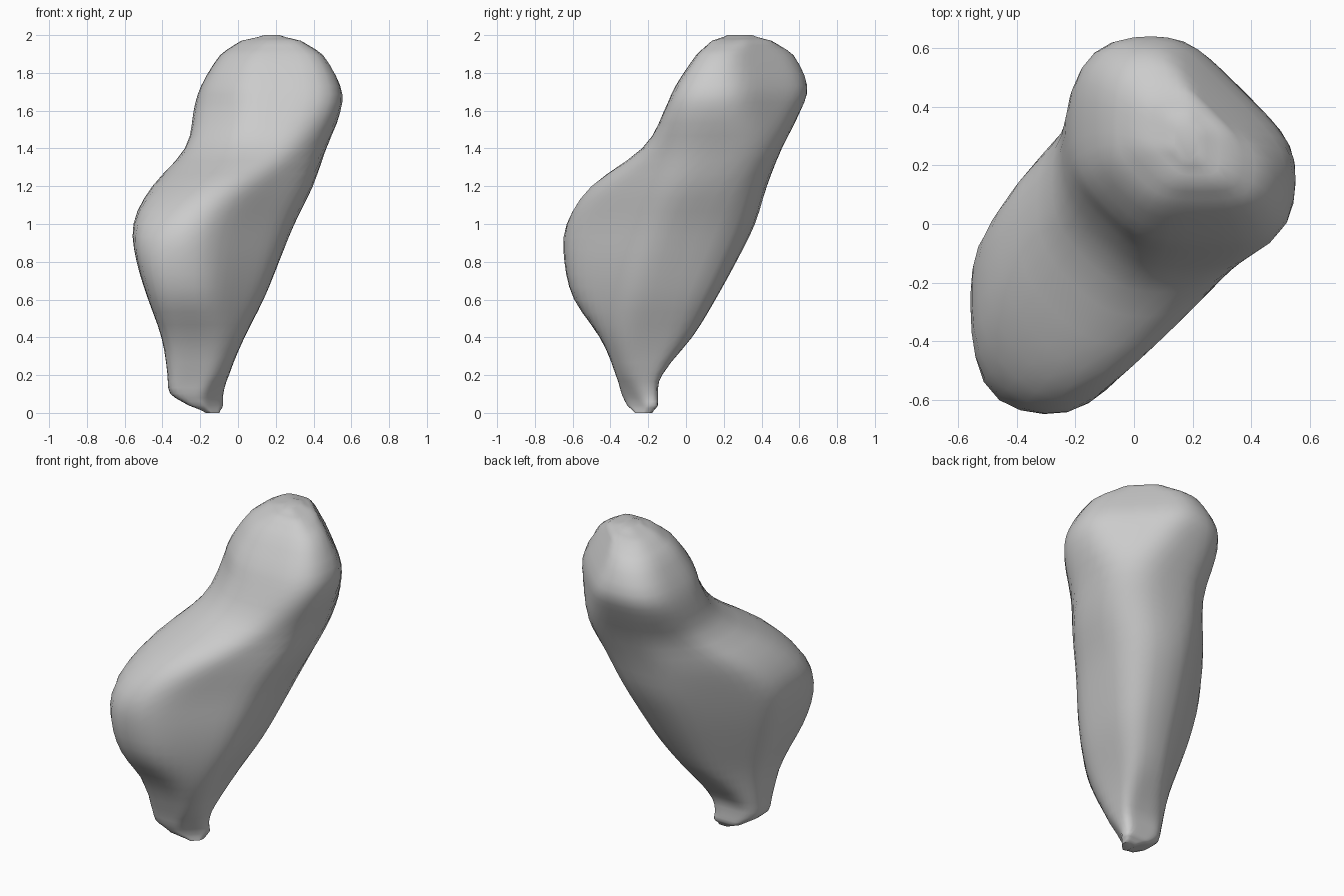
import bpy
import bmesh
from math import cos, sin, pi, sqrt

# Remove the default cube only
cube = bpy.data.objects.get("Cube")
if cube:
    bpy.data.objects.remove(cube, do_unlink=True)

# Plain grey material
grey = bpy.data.materials.new("plain grey")
grey.use_nodes = True
colour = (0.6, 0.6, 0.6, 1)
grey.diffuse_color = colour
grey.node_tree.nodes["Principled BSDF"].inputs["Base Color"].default_value = colour

# Cross-sections in hundredths: height, then the extents along
# x, y, the long diagonal and the cross diagonal (low, high)
SECTIONS = [
    (0, -17, -10, -27, -18, -30, -20, -9, -1),
    (4, -26, -8, -31, -15, -42, -16, -9, 7),
    (10, -36, -8, -34, -15, -49, -15, -11, 11),
    (20, -37, -5, -37, -13, -52, -9, -17, 13),
    (40, -40, 3, -45, 3, -60, 3, -26, 17),
    (60, -47, 13, -59, 15, -72, 20, -31, 23),
    (80, -53, 21, -64, 26, -77, 31, -33, 29),
    (100, -55, 29, -64, 36, -71, 41, -33, 34),
    (120, -45, 39, -51, 42, -50, 49, -34, 38),
    (140, -27, 46, -22, 50, -19, 57, -34, 40),
    (160, -23, 54, -11, 60, -6, 58, -38, 49),
    (173, -19, 54, -5, 64, -2, 57, -36, 51),
    (190, -9, 45, 6, 57, 9, 49, -25, 41),
    (197, 2, 33, 14, 45, 20, 45, -13, 28),
    (200, 14, 22, 22, 35, 28, 38, 0, 14),
]
SIDES = 40
STEPS = 3
SHARPNESS = 13
DIAGONAL = sqrt(0.5)


def blend(a, b, c, d, t):
    """Smooth spline value between b and c."""
    return 0.5 * (2 * b + (c - a) * t + (2 * a - 5 * b + 4 * c - d) * t * t
                  + (3 * b - a - 3 * c + d) * t ** 3)


def refine(rows):
    """Insert smooth in-between cross-sections."""
    result = []
    for i in range(len(rows) - 1):
        before, after = rows[max(i - 1, 0)], rows[min(i + 2, len(rows) - 1)]
        for step in range(STEPS):
            t = step / STEPS
            row = [blend(*values, t) for values in zip(before, rows[i], rows[i + 1], after)]
            row[0] = rows[i][0] + (rows[i + 1][0] - rows[i][0]) * t
            result.append(row)
    return result + [rows[-1]]


def ring(row):
    """Rounded outline that touches all eight extents of a section."""
    z, x0, x1, y0, y1, u0, u1, p0, p1 = [value / 100 for value in row]
    cx, cy = (x0 + x1) / 2, (y0 + y1) / 2
    cu, cp = (cx + cy) * DIAGONAL, (cy - cx) * DIAGONAL
    reach = [x1 - cx, u1 - cu, y1 - cy, p1 - cp,
             cx - x0, cu - u0, cy - y0, cp - p0]
    points = []
    for k in range(SIDES):
        angle = 2 * pi * k / SIDES
        total = 0
        for i, distance in enumerate(reach):
            facing = max(cos(angle - i * pi / 4), 0)
            total += (facing / max(distance, 0.01)) ** SHARPNESS
        radius = 1.02 * total ** (-1 / SHARPNESS)
        points.append((cx + radius * cos(angle), cy + radius * sin(angle), z))
    return points


# Loft the body through its cross-sections
bm = bmesh.new()
rings = [[bm.verts.new(point) for point in ring(row)] for row in refine(SECTIONS)]
for lower, upper in zip(rings, rings[1:]):
    for k in range(SIDES):
        n = (k + 1) % SIDES
        bm.faces.new((lower[k], lower[n], upper[n], upper[k]))
bm.faces.new(list(reversed(rings[0])))
bm.faces.new(rings[-1])

# Soften the sides, leaving both ends in place
inner = [vert for loop in rings[4:-4] for vert in loop]
for _ in range(2):
    bmesh.ops.smooth_vert(bm, verts=inner, factor=0.4,
                          use_axis_x=True, use_axis_y=True, use_axis_z=True)
bmesh.ops.recalc_face_normals(bm, faces=bm.faces)

mesh = bpy.data.meshes.new("body")
bm.to_mesh(mesh)
bm.free()
mesh.materials.append(grey)
body = bpy.data.objects.new("body", mesh)
bpy.context.collection.objects.link(body)

# Smooth shading
bpy.ops.object.select_all(action="DESELECT")
body.select_set(True)
bpy.context.view_layer.objects.active = body
bpy.ops.object.shade_smooth_by_angle(angle=pi / 3)
